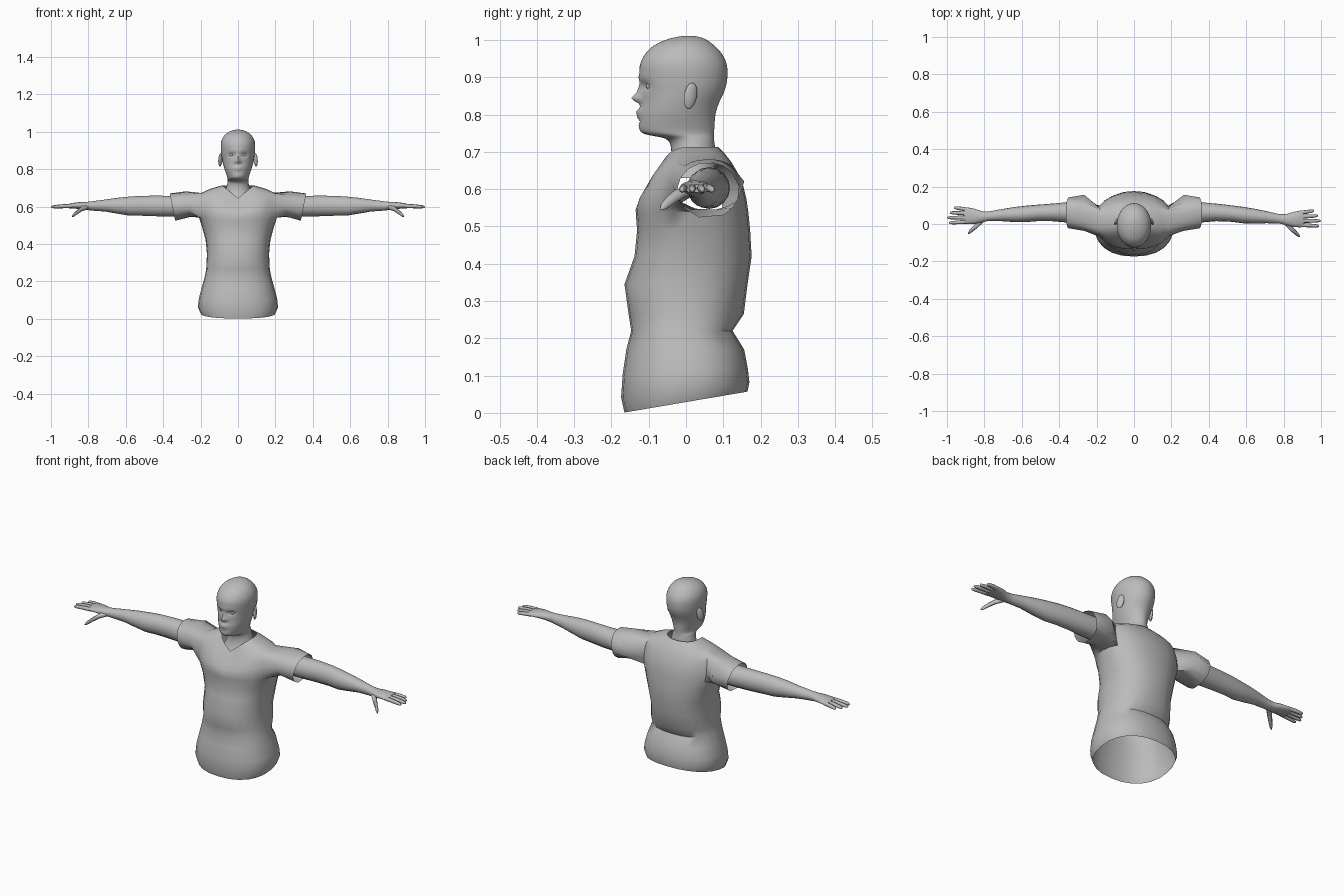
import bpy, bmesh, math
from mathutils import Vector

if "Cube" in bpy.data.objects:
    bpy.data.objects.remove(bpy.data.objects["Cube"])

grey = bpy.data.materials.new("grey")
grey.diffuse_color = (0.5, 0.5, 0.5, 1)
grey.use_nodes = True
grey.node_tree.nodes["Principled BSDF"].inputs["Base Color"].default_value = grey.diffuse_color


def finish(name, bm, angle=60):
    bmesh.ops.recalc_face_normals(bm, faces=bm.faces)
    mesh = bpy.data.meshes.new(name)
    bm.to_mesh(mesh)
    bm.free()
    mesh.materials.append(grey)
    ob = bpy.data.objects.new(name, mesh)
    bpy.context.collection.objects.link(ob)
    bpy.ops.object.select_all(action='DESELECT')
    ob.select_set(True)
    bpy.context.view_layer.objects.active = ob
    bpy.ops.object.shade_smooth_by_angle(angle=math.radians(angle))
    return ob


def loft(bm, rings, cap=True):
    """Join rings of points with quads; returns faces as [row][column]."""
    vs = [[bm.verts.new(p) for p in r] for r in rings]
    n = len(vs[0])
    rows = [[bm.faces.new((a[i], a[(i + 1) % n], b[(i + 1) % n], b[i])) for i in range(n)]
            for a, b in zip(vs, vs[1:])]
    if cap:
        bm.faces.new(vs[-1])
    return rows


def spow(v, e):
    return math.copysign(abs(v) ** e, v)


def body_ring(z, hx, yf, yb, n, p=2.0, dip=0.0, tilt=0.0):
    """Horizontal section: half width, front y, back y; dip makes a front V."""
    pts = []
    for i in range(n):
        a = 2 * math.pi * i / n
        x = hx * spow(math.cos(a), 2 / p)
        y = (yf + yb) / 2 + (yb - yf) / 2 * spow(math.sin(a), 2 / p)
        zz = z + tilt * y
        if math.sin(a) < 0:
            zz -= dip * (1 - abs(x) / hx)
        pts.append((x, y, zz))
    return pts


# Shirt: z, half width, front, back, V dip, tilt
SHIRT = [
    (.029, .200, -.165, .165, 0, .17), (.062, .214, -.174, .170, 0, .12),
    (.11, .209, -.170, .166, 0, .05), (.17, .193, -.160, .156, 0, 0),
    (.22, .179, -.147, .125, 0, 0), (.265, .170, -.154, .155, 0, 0),
    (.345, .166, -.165, .165, 0, 0), (.42, .173, -.138, .176, 0, 0),
    (.49, .192, -.131, .172, 0, 0), (.54, .208, -.134, .167, .015, 0),
    (.575, .212, -.135, .162, .03, 0), (.61, .212, -.127, .153, .045, 0),
    (.645, .208, -.112, .138, .06, 0), (.672, .198, -.098, .122, .065, 0),
    (.694, .150, -.080, .105, .064, 0), (.713, .085, -.066, .086, .068, 0)]
N = 24
bm = bmesh.new()
rows = loft(bm, [body_ring(z, hx, f, b, N, 2.3, d, t) for z, hx, f, b, d, t in SHIRT], cap=False)

# Sleeves: open an armhole on each side and extrude its edge outward
for side, cols in ((1, (-2, -1, 0, 1)), (-1, (10, 11, 12, 13))):
    hole = [rows[r][c % N] for r in range(9, 13) for c in cols]
    count = {}
    for f in hole:
        for e in f.edges:
            count[e] = count.get(e, 0) + 1
    edges = [e for e in count if count[e] == 1]
    bmesh.ops.delete(bm, geom=hole, context='FACES')
    edges = [e for e in edges if e.is_valid]
    # x, y centre, z centre, y radius, z radius
    for x, yc, zc, ry, rz in ((.265, .060, .612, .097, .069), (.35, .060, .596, .083, .075)):
        ext = bmesh.ops.extrude_edge_only(bm, edges=edges)["geom"]
        verts = [g for g in ext if isinstance(g, bmesh.types.BMVert)]
        vset = set(verts)
        edges = [g for g in ext if isinstance(g, bmesh.types.BMEdge)
                 and g.verts[0] in vset and g.verts[1] in vset]
        for v in verts:
            a = math.atan2((v.co.z - .605) / .07, (v.co.y - .045) / .08)
            z = zc + rz * math.sin(a)
            v.co = (side * (x + .2 * (z - zc)), yc + ry * math.cos(a), z)
finish("shirt", bm, 50)


# Arms, hands and fingers: sections along x (x, y, z, y radius, z radius)
def limb(bm, path, side, bend, n):
    rings = []
    for x, y, z, ry, rz in path:
        y += bend * min(1, max(0, (x - .45) / .4))
        rings.append([(side * x, y + ry * math.cos(2 * math.pi * i / n),
                       z + rz * math.sin(2 * math.pi * i / n)) for i in range(n)])
    loft(bm, rings)


ARM = [(.27, .062, .603, .056, .056), (.36, .062, .602, .054, .055), (.44, .062, .603, .047, .055),
       (.52, .058, .604, .044, .053), (.58, .052, .602, .044, .051), (.64, .048, .604, .040, .043),
       (.71, .044, .605, .032, .032), (.78, .037, .603, .025, .025), (.815, .034, .603, .030, .021),
       (.85, .036, .605, .040, .018), (.89, .039, .604, .045, .014), (.908, .041, .602, .043, .011)]
THUMB = [(.80, .025, .598, .015, .012), (.835, -.006, .588, .018, .014),
         (.86, -.030, .570, .014, .012), (.878, -.046, .555, .011, .010), (.887, -.054, .547, .004, .004)]
FINGERS = [(.072, .083, .963), (.051, .056, .984), (.029, .029, .999), (.007, .001, .990)]

for side, bend, label in ((1, -.012, "right"), (-1, .005, "left")):
    bm = bmesh.new()
    limb(bm, ARM, side, bend, 16)
    limb(bm, THUMB, side, bend, 8)
    for y0, y1, tip in FINGERS:
        path = []
        for t, r in ((0, .0105), (.4, .0105), (.8, .009), (.95, .0065), (1, .002)):
            path.append((.89 + (tip - .89) * t, y0 + (y1 - y0) * t, .603 - .006 * t * t, r, r))
        limb(bm, path, side, bend, 8)
    finish(label + "_arm", bm)

# Head and neck: z, half width, front, back
HEAD = [(.63, .090, -.066, .085), (.67, .072, -.045, .082), (.71, .060, -.040, .078),
        (.735, .055, -.055, .075), (.748, .056, -.112, .075), (.765, .060, -.126, .076),
        (.80, .072, -.126, .079), (.83, .080, -.121, .088), (.86, .086, -.120, .102),
        (.89, .090, -.123, .110), (.93, .092, -.124, .110), (.96, .085, -.111, .098),
        (.985, .068, -.086, .076), (1.003, .041, -.046, .050), (1.011, .012, -.008, .022)]


def smooth_rows(table, steps):
    """Catmull-Rom interpolation through the rows of a table."""
    out = []
    for k in range(len(table) - 1):
        p0, p1, p2, p3 = (table[min(max(k + j, 0), len(table) - 1)] for j in (-1, 0, 1, 2))
        for s in range(steps):
            t = s / steps
            out.append([.5 * (2 * b + (c - a) * t + (2 * a - 5 * b + 4 * c - d) * t * t
                              + (3 * b - a - 3 * c + d) * t ** 3)
                        for a, b, c, d in zip(p0, p1, p2, p3)])
    return out + [table[-1]]


# Face relief: x, z, x spread, z spread, push forward
RELIEF = [(0, .843, .011, .011, .024), (0, .862, .009, .016, .010),
          (.013, .840, .007, .007, .008), (-.013, .840, .007, .007, .008),
          (.034, .876, .015, .010, -.013), (-.034, .876, .015, .010, -.013),
          (0, .809, .020, .006, .009), (0, .796, .017, .006, .008),
          (0, .783, .025, .006, -.004), (0, .898, .045, .008, .004)]
bm = bmesh.new()
loft(bm, [body_ring(*r, 56) for r in smooth_rows(HEAD, 4)])
for v in bm.verts:
    if v.co.y < -.03 and v.co.z > .76:
        v.co.y -= sum(h * math.exp(-((v.co.x - x) / sx) ** 2 - ((v.co.z - z) / sz) ** 2)
                      for x, z, sx, sz, h in RELIEF)
finish("head", bm)


# Ears and eyes: mirrored ellipsoids
def ball(name, loc, scale, rot):
    bm = bmesh.new()
    bmesh.ops.create_uvsphere(bm, u_segments=14, v_segments=10, radius=1)
    ob = finish(name, bm)
    ob.location, ob.scale, ob.rotation_euler = loc, scale, rot


for s, label in ((1, "right"), (-1, "left")):
    ball(label + "_ear", Vector((s * .094, .012, .850)), (.009, .019, .036), (-.2, 0, s * .45))
    ball(label + "_eye", Vector((s * .034, -.094, .876)), (.013, .013, .011), (0, 0, 0))
